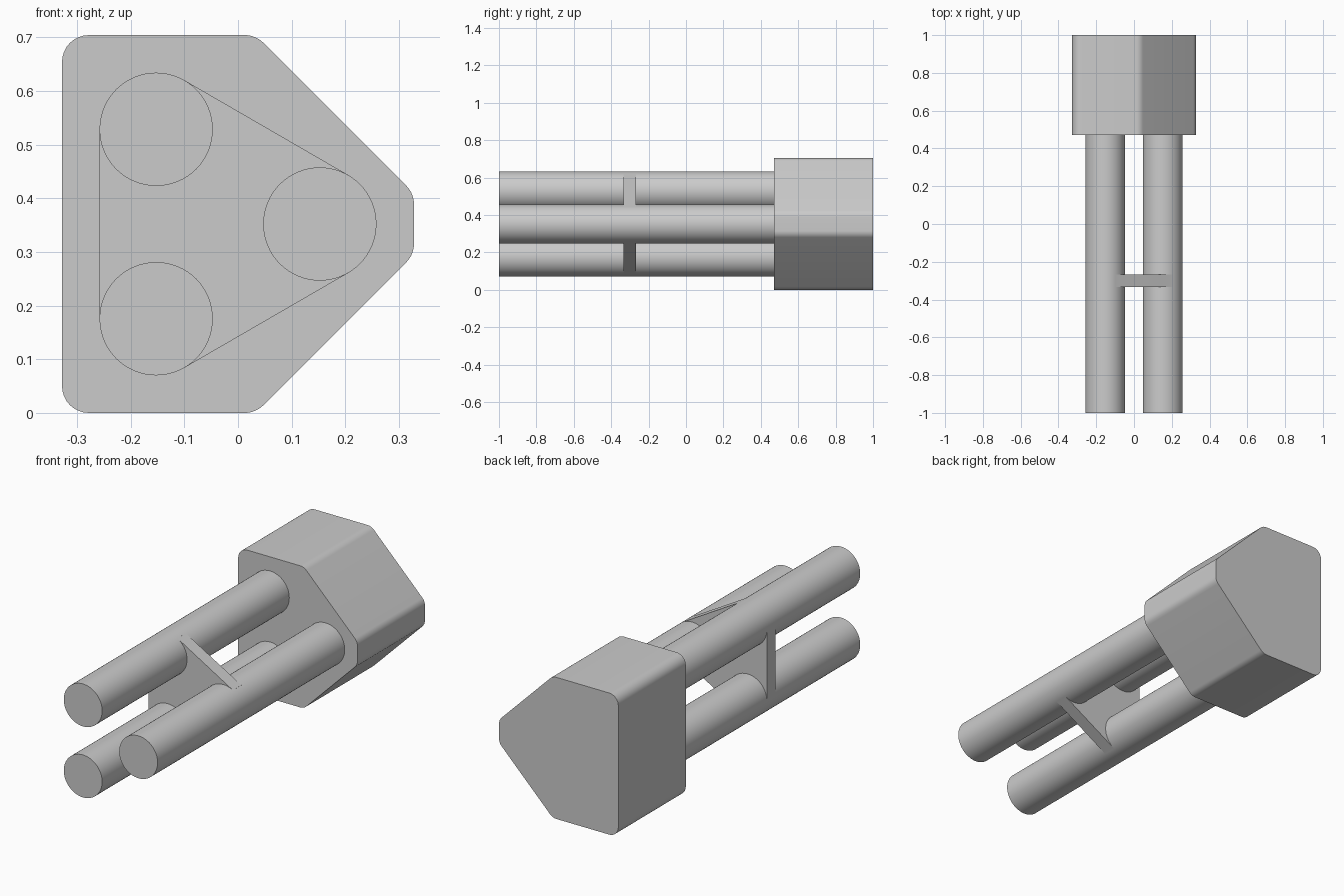
import bpy, bmesh, math
from mathutils import Vector

if "Cube" in bpy.data.objects:
    bpy.data.objects.remove(bpy.data.objects["Cube"])

COLOUR = (0.6, 0.6, 0.6, 1)
grey = bpy.data.materials.new("plain grey")
grey.use_nodes = True
grey.diffuse_color = COLOUR
grey.node_tree.nodes["Principled BSDF"].inputs["Base Color"].default_value = COLOUR

MID_Z = 0.352
ROD_R = 0.1055
RODS = {"upper_rod": (-0.1525, MID_Z + 0.1765),
        "lower_rod": (-0.1525, MID_Z - 0.1765),
        "side_rod": (0.1525, MID_Z)}


def extrude_profile(name, points, y0, y1):
    """Extrude an (x, z) outline from y0 to y1."""
    bm = bmesh.new()
    face = bm.faces.new([bm.verts.new((x, y0, z)) for x, z in points])
    ext = bmesh.ops.extrude_face_region(bm, geom=[face], use_keep_orig=True)
    moved = [v for v in ext["geom"] if isinstance(v, bmesh.types.BMVert)]
    bmesh.ops.translate(bm, verts=moved, vec=(0, y1 - y0, 0))
    bmesh.ops.recalc_face_normals(bm, faces=bm.faces)
    mesh = bpy.data.meshes.new(name)
    bm.to_mesh(mesh)
    bm.free()
    mesh.materials.append(grey)
    obj = bpy.data.objects.new(name, mesh)
    bpy.context.collection.objects.link(obj)
    bpy.ops.object.select_all(action='DESELECT')
    obj.select_set(True)
    bpy.context.view_layer.objects.active = obj
    bpy.ops.object.shade_smooth_by_angle(angle=math.radians(25))


def arc_point(centre, radius, degrees):
    a = math.radians(degrees)
    return (centre[0] + radius * math.cos(a), centre[1] + radius * math.sin(a))


def rounded(corners, radius, steps=8):
    """Replace each corner of a convex counter-clockwise outline by a tangent arc."""
    out = []
    pts = [Vector(c) for c in corners]
    for i, p in enumerate(pts):
        a = (pts[i - 1] - p).normalized()
        b = (pts[(i + 1) % len(pts)] - p).normalized()
        half = a.angle(b) / 2
        centre = p + (a + b).normalized() * radius / math.sin(half)
        # The arc starts square to the incoming edge and turns by the outer angle
        start = math.degrees(math.atan2(-a.y, -a.x)) - 90
        turn = 180 - math.degrees(2 * half)
        out += [arc_point(centre, radius, start + turn * s / steps) for s in range(steps + 1)]
    return out


# Block at the back, with a blunt pointed side
lower = [(-0.328, 0.0), (0.033, 0.0), (0.328, 0.295)]
upper = [(x, 2 * MID_Z - z) for x, z in reversed(lower)]
extrude_profile("end_block", rounded(lower + upper, 0.05), 0.47, 1.0)

# Three round rods running forward from the block
for name, centre in RODS.items():
    ring = [arc_point(centre, ROD_R, 360 * t / 64) for t in range(64)]
    extrude_profile(name, ring, -1.0, 0.47)

# Thin web plate joining the rods, its edges tangent to them
web = [arc_point(RODS[name], ROD_R, a)
       for name, angles in (("side_rod", (-60, 60)), ("upper_rod", (60, 180)), ("lower_rod", (180, 300)))
       for a in angles]
extrude_profile("web_plate", web, -0.333, -0.267)
